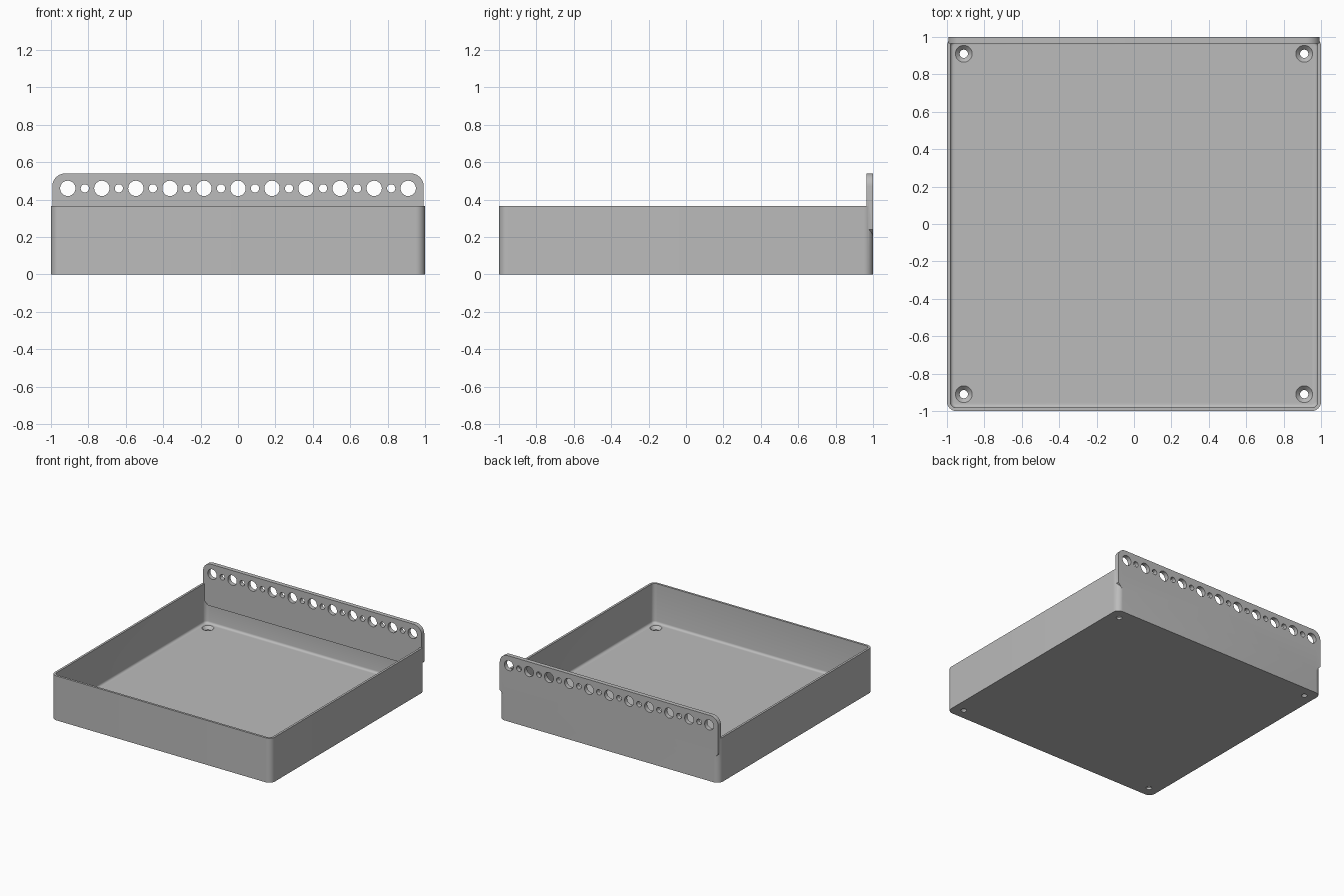
import bpy, bmesh, math

default = bpy.data.objects.get("Cube")
if default:
    bpy.data.objects.remove(default)

HEIGHT, FLOOR, WALL, RADIUS = 0.365, 0.04, 0.018, 0.05
PLATE_FRONT, PLATE_TOP, PLATE_HALF = 0.965, 0.54, 0.993

grey = bpy.data.materials.new("plain grey")
grey.use_nodes = True
grey.diffuse_color = (0.5, 0.5, 0.5, 1)
grey.node_tree.nodes["Principled BSDF"].inputs["Base Color"].default_value = (0.5, 0.5, 0.5, 1)


def arc(cx, cy, r, start, end, steps):
    """Points of an arc, angles in degrees."""
    angles = [math.radians(start + (end - start) * i / steps) for i in range(steps + 1)]
    return [(cx + r * math.cos(a), cy + r * math.sin(a)) for a in angles]


def rounded_square(half, r, z):
    c = half - r
    points = []
    for i, (sx, sy) in enumerate([(1, 1), (-1, 1), (-1, -1), (1, -1)]):
        points += arc(sx * c, sy * c, r, 90 * i, 90 * i + 90, 8)
    return [(x, y, z) for x, y in points]


def loft(bm, rings):
    """Closed solid through a series of matching rings."""
    loops = [[bm.verts.new(p) for p in ring] for ring in rings]
    for a, b in zip(loops, loops[1:]):
        for i in range(len(a)):
            j = (i + 1) % len(a)
            bm.faces.new((a[i], a[j], b[j], b[i]))
    bm.faces.new(loops[0][::-1])
    bm.faces.new(loops[-1])


def make_object(name, solids):
    bm = bmesh.new()
    for rings in solids:
        loft(bm, rings)
    bmesh.ops.recalc_face_normals(bm, faces=bm.faces)
    mesh = bpy.data.meshes.new(name)
    bm.to_mesh(mesh)
    bm.free()
    mesh.materials.append(grey)
    obj = bpy.data.objects.new(name, mesh)
    bpy.context.collection.objects.link(obj)
    return obj


def combine(obj, other, operation):
    mod = obj.modifiers.new(operation.title(), "BOOLEAN")
    mod.operation, mod.solver, mod.object = operation, "EXACT", other
    bpy.context.view_layer.objects.active = obj
    bpy.ops.object.modifier_apply(modifier=mod.name)
    bpy.data.objects.remove(other)


# Open tray: outer wall, rim, inner wall, small fillet down to the floor
inner, fillet = 1 - WALL, 0.018
rings = [rounded_square(1, RADIUS, 0), rounded_square(1, RADIUS, HEIGHT)]
rings.append(rounded_square(inner, RADIUS - WALL, HEIGHT))
for dx, dz in arc(0, 0, fillet, 0, 90, 4):
    inset = fillet - dx
    rings.append(rounded_square(inner - inset, RADIUS - WALL - inset, FLOOR + fillet - dz))
tray = make_object("tray", [rings])

# Back plate: round top corners, slanted lower corners
r = 0.07
right = [(0.95, 0.195), (PLATE_HALF, 0.24)]
right += arc(PLATE_HALF - r, PLATE_TOP - r, r, 0, 90, 10)
outline = right + [(-x, z) for x, z in reversed(right)]
plate = make_object("back_plate", [[[(x, y, z) for x, z in outline] for y in (PLATE_FRONT, 1)]])
combine(tray, plate, "UNION")

# Row of alternating large and small holes along the plate
holes = []
for i in range(21):
    x = (i - 10) * 0.091
    ring = arc(x, 0.46, 0.022 if i % 2 else 0.041, 0, 360, 32)[:-1]
    holes.append([[(px, y, pz) for px, pz in ring] for y in (0.9, 1.1)])
combine(tray, make_object("plate_hole_cutter", holes), "DIFFERENCE")

# Countersunk screw holes near the floor corners
screws = []
for sx in (-1, 1):
    for sy in (-1, 1):
        profile = [(0.022, -0.05), (0.022, 0.016), (0.045, FLOOR), (0.045, 0.1)]
        screws.append([[(x, y, z) for x, y in arc(sx * 0.91, sy * 0.91, rad, 0, 360, 32)[:-1]]
                       for rad, z in profile])
combine(tray, make_object("screw_hole_cutter", screws), "DIFFERENCE")

# Smooth the round parts, keep the edges sharp
bpy.ops.object.select_all(action="DESELECT")
tray.select_set(True)
bpy.context.view_layer.objects.active = tray
bpy.ops.object.shade_smooth_by_angle(angle=math.radians(30))
tray.name = "tray_with_back_plate"
